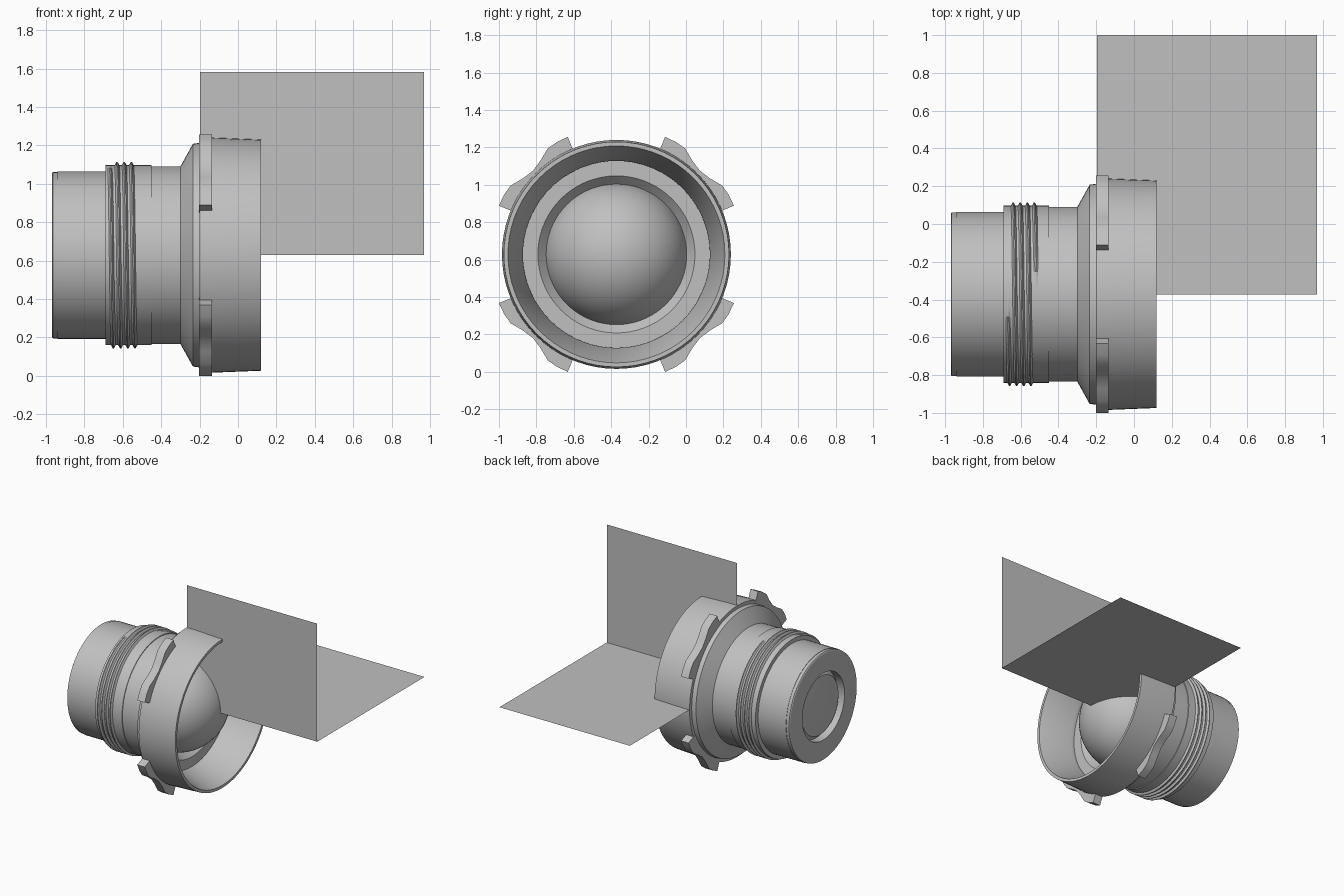
import bpy, bmesh, math
from math import cos, sin, pi, radians

CY, CZ = -0.372, 0.628      # optical axis runs along x through this point
SEG = 72

cube = bpy.data.objects.get("Cube")
if cube:
    bpy.data.objects.remove(cube, do_unlink=True)

grey = bpy.data.materials.new("neutral grey")
grey.use_nodes = True
COLOUR = (0.53, 0.53, 0.53, 1)
grey.diffuse_color = COLOUR
grey.node_tree.nodes["Principled BSDF"].inputs["Base Color"].default_value = COLOUR


def polar(x, r, a):
    """Point at radius r and angle a (from +y towards +z) around the axis."""
    return (x, CY + r * cos(a), CZ + r * sin(a))


def finish(name, bm, smooth=True, fix=True):
    if fix:
        bmesh.ops.recalc_face_normals(bm, faces=bm.faces)
    mesh = bpy.data.meshes.new(name)
    bm.to_mesh(mesh)
    bm.free()
    mesh.materials.append(grey)
    ob = bpy.data.objects.new(name, mesh)
    bpy.context.collection.objects.link(ob)
    if smooth:
        bpy.ops.object.select_all(action="DESELECT")
        ob.select_set(True)
        bpy.context.view_layer.objects.active = ob
        bpy.ops.object.shade_smooth_by_angle(angle=radians(25))
    return ob


def lathe(name, profile, closed=False):
    """Revolve (x, r) points around the optical axis; r = 0 makes a pole."""
    bm = bmesh.new()
    rings = []
    for x, r in profile:
        if r == 0:
            rings.append([bm.verts.new(polar(x, 0, 0))] * SEG)
        else:
            rings.append([bm.verts.new(polar(x, r, 2 * pi * i / SEG)) for i in range(SEG)])
    pairs = list(zip(rings, rings[1:]))
    if closed:
        pairs.append((rings[-1], rings[0]))
    for a, b in pairs:
        for i in range(SEG):
            j = (i + 1) % SEG
            quad = list(dict.fromkeys((a[i], a[j], b[j], b[i])))
            bm.faces.new(quad)
    return finish(name, bm)


def dome(x_base, x_tip, radius, steps=14):
    """Spherical cap profile from the rim to the tip."""
    sag = abs(x_tip - x_base)
    ball = (radius ** 2 + sag ** 2) / (2 * sag)
    side = 1 if x_tip > x_base else -1
    edge = math.acos((ball - sag) / ball)
    pts = []
    for i in range(steps):
        a = edge * (1 - i / steps)
        pts.append((x_tip - side * ball * (1 - cos(a)), ball * sin(a)))
    return pts + [(x_tip, 0)]


# Barrel: stepped outside, then the flared bowl and bore inside
lathe("lens_barrel", [
    (-0.97, 0.425), (-0.965, 0.433), (-0.94, 0.433), (-0.94, 0.436), (-0.69, 0.436),
    (-0.69, 0.469), (-0.45, 0.469), (-0.45, 0.463), (-0.30, 0.463),
    (-0.235, 0.58), (-0.20, 0.585), (-0.20, 0.612), (-0.13, 0.612), (0.12, 0.602),
    (0.12, 0.58), (-0.12, 0.50), (-0.15, 0.50), (-0.15, 0.42), (-0.20, 0.375),
    (-0.30, 0.36), (-0.90, 0.27), (-0.97, 0.27)], closed=True)

# Glass elements
lathe("front_lens", dome(-0.20, 0.105, 0.376))
lathe("rear_lens", [(-0.90, 0.275), (-0.925, 0.25), (-0.94, 0.235)] + dome(-0.94, -0.96, 0.225, 6))

# Screw thread: one triangular ridge wound four turns along the barrel
bm = bmesh.new()
TURNS, PER_TURN, PITCH = 4, 60, 0.0375
previous = None
for i in range(TURNS * PER_TURN + 1):
    t = i / PER_TURN
    a = pi / 2 + 2 * pi * t
    x = -0.668 + PITCH * t
    rise = 0.018 * min(1, t * 8, (TURNS - t) * 8)
    ring = [bm.verts.new(polar(x + dx, r, a)) for dx, r in
            ((-0.014, 0.466), (-0.003, 0.468 + rise), (0.003, 0.468 + rise), (0.014, 0.466))]
    if previous:
        for k in range(4):
            m = (k + 1) % 4
            bm.faces.new((previous[k], previous[m], ring[m], ring[k]))
    else:
        bm.faces.new(ring)
    previous = ring
bm.faces.new(previous)
finish("screw_thread", bm)

# Four bayonet lugs with a dipped middle
LUG = [(-22.5, 0.68), (-17, 0.68), (-12, 0.675), (-6, 0.645), (0, 0.632)]
LUG += [(-d, r) for d, r in reversed(LUG[:-1])]
for n in range(4):
    bm = bmesh.new()
    previous = None
    for d, r in LUG:
        a = radians(45 + 90 * n + d)
        ring = [bm.verts.new(polar(x, rad, a)) for x, rad in
                ((-0.202, 0.57), (-0.202, r), (-0.135, r), (-0.135, 0.595))]
        if previous:
            for k in range(4):
                m = (k + 1) % 4
                bm.faces.new((previous[k], previous[m], ring[m], ring[k]))
        else:
            bm.faces.new(ring)
        previous = ring
    bm.faces.new(previous)
    finish(f"bayonet_lug_{n + 1}", bm)


# Two thin section planes meeting on the axis
def sheet(name, dy, dz):
    bm = bmesh.new()
    corners = ((-0.197, 0), (0.97, 0), (0.97, 1), (-0.197, 1))
    bm.faces.new([bm.verts.new((x, CY + dy * s, CZ + dz * s)) for x, s in corners])
    finish(name, bm, smooth=False, fix=False)


sheet("vertical_plane", 0, 0.955)
sheet("horizontal_plane", 1.372, 0)
